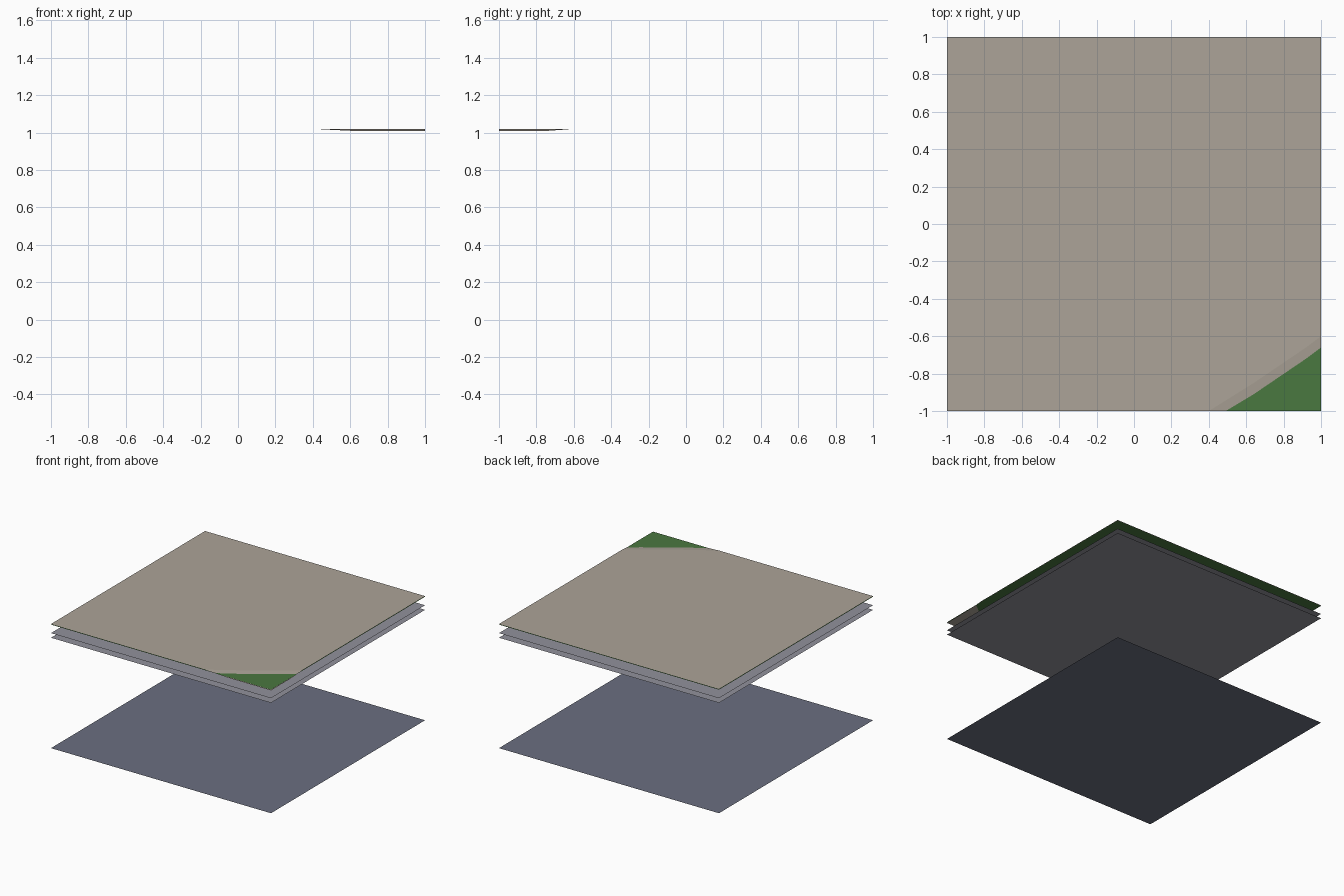
import bpy

if "Cube" in bpy.data.objects:
    bpy.data.objects.remove(bpy.data.objects["Cube"])


def srgb(c):
    c /= 255
    return c / 12.92 if c <= 0.04045 else ((c + 0.055) / 1.055) ** 2.4


def material(name, rgb):
    m = bpy.data.materials.new(name)
    m.diffuse_color = (*[srgb(c) for c in rgb], 1)
    m.use_nodes = True
    m.node_tree.nodes["Principled BSDF"].inputs["Base Color"].default_value = m.diffuse_color
    return m


def sheet(name, verts, faces, mat):
    me = bpy.data.meshes.new(name)
    me.from_pydata(verts, [], faces)
    me.materials.append(mat)
    ob = bpy.data.objects.new(name, me)
    bpy.context.collection.objects.link(ob)
    return ob


def square(name, z, mat):
    return sheet(name, [(-1, -1, z), (1, -1, z), (1, 1, z), (-1, 1, z)], [(0, 1, 2, 3)], mat)


slate = material("slate blue", (106, 111, 128))
grey = material("stone grey", (146, 146, 156))
green = material("grass green", (74, 120, 64))
tan = material("dry earth", (172, 164, 152))

# flat layers, from the bottom up
TOP, GRASS = 1.02, 1.015
square("base_layer", 0.0, slate)
square("lower_stone_layer", 0.907, grey)
square("upper_stone_layer", 0.945, grey)
square("grass_layer", GRASS, green)

# earth layer: flat, then dipping below the grass near one corner
crest = [(0.40, -1), (0.64, -0.85), (0.92, -0.66), (1, -0.60)]
shore = [(0.49, -1), (0.64, -0.91), (0.92, -0.72), (1, -0.66)]
foot = [(0.61, -1), (0.70, -0.95), (0.93, -0.79), (1, -0.74)]
verts = [(x, y, z) for row, z in ((crest, TOP), (shore, GRASS), (foot, TOP - 0.011))
         for x, y in row]
verts += [(1, 1, TOP), (-1, 1, TOP), (-1, -1, TOP), (1, -1, TOP - 0.011)]
faces = [(0, 1, 2, 3, 12, 13, 14), (8, 15, 11, 10, 9)]
for r in (0, 4):
    faces += [(r + i, r + i + 4, r + i + 5, r + i + 1) for i in range(3)]
sheet("earth_layer", verts, faces, tan)
